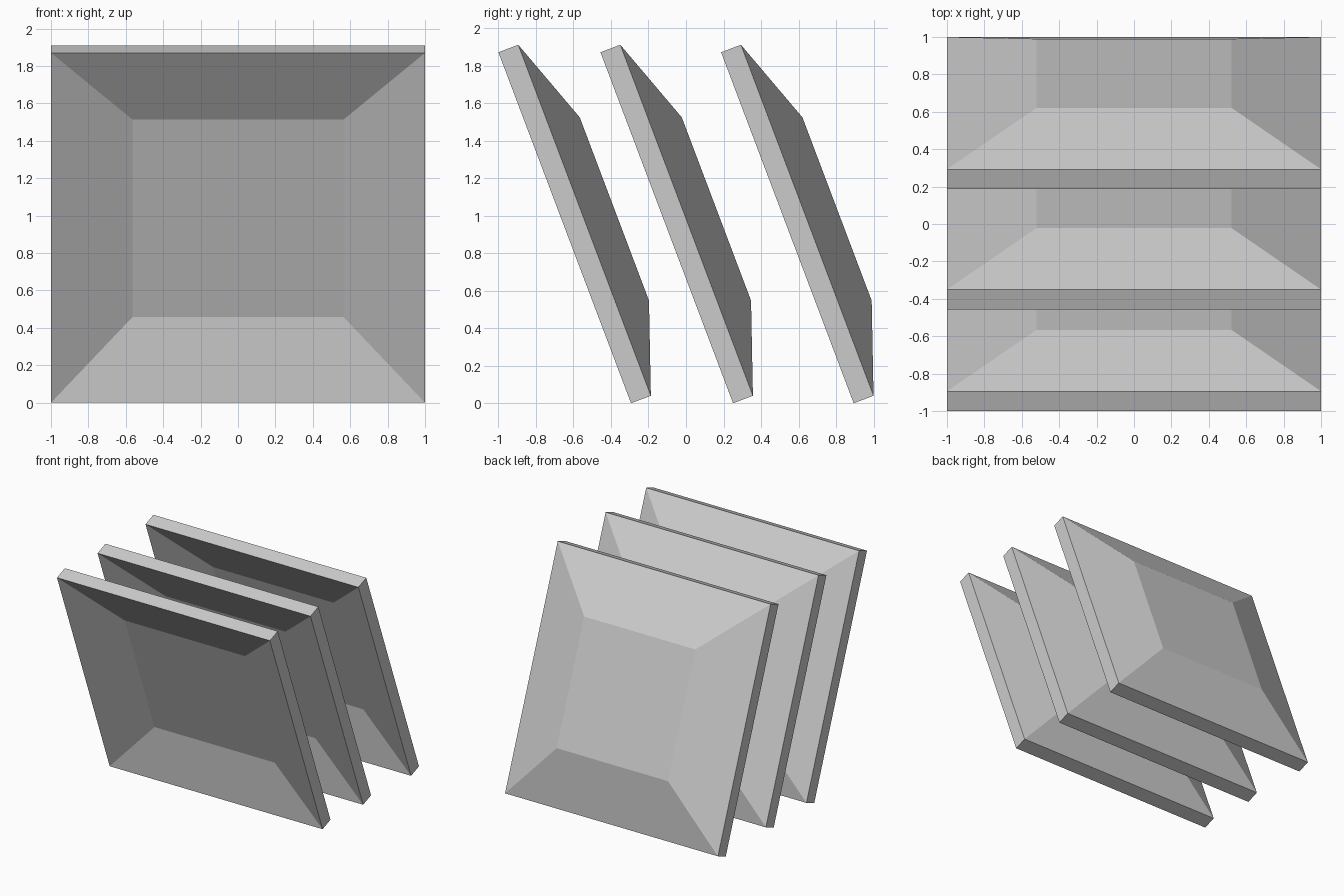
import bpy, bmesh, math

if "Cube" in bpy.data.objects:
    bpy.data.objects.remove(bpy.data.objects["Cube"])

TILT = math.radians(20.7)
# (half width, depth) of square loops, from dished front centre round the rim to raised back centre
LOOPS = [(0.565, 0.142), (1.0, 0.0), (1.0, 0.113), (0.522, 0.283)]


def tilted_panel(name, y):
    bm = bmesh.new()
    rings = [[bm.verts.new((sx * h, d, sz * h))
              for sx, sz in ((-1, -1), (1, -1), (1, 1), (-1, 1))] for h, d in LOOPS]
    for a, b in zip(rings, rings[1:]):
        for i in range(4):
            j = (i + 1) % 4
            bm.faces.new((a[i], a[j], b[j], b[i]))
    bm.faces.new(rings[0])
    bm.faces.new(rings[-1])
    bmesh.ops.recalc_face_normals(bm, faces=bm.faces)
    mesh = bpy.data.meshes.new(name)
    bm.to_mesh(mesh)
    bm.free()
    obj = bpy.data.objects.new(name, mesh)
    obj.rotation_euler.x = TILT
    # lower front edge rests on the ground
    obj.location = (0, y + math.sin(TILT), math.cos(TILT))
    bpy.context.collection.objects.link(obj)


# three leaning dished panels, placed by the y of their upper front edge
for name, y in (("front_panel", -1.0), ("middle_panel", -0.456), ("back_panel", 0.187)):
    tilted_panel(name, y)
